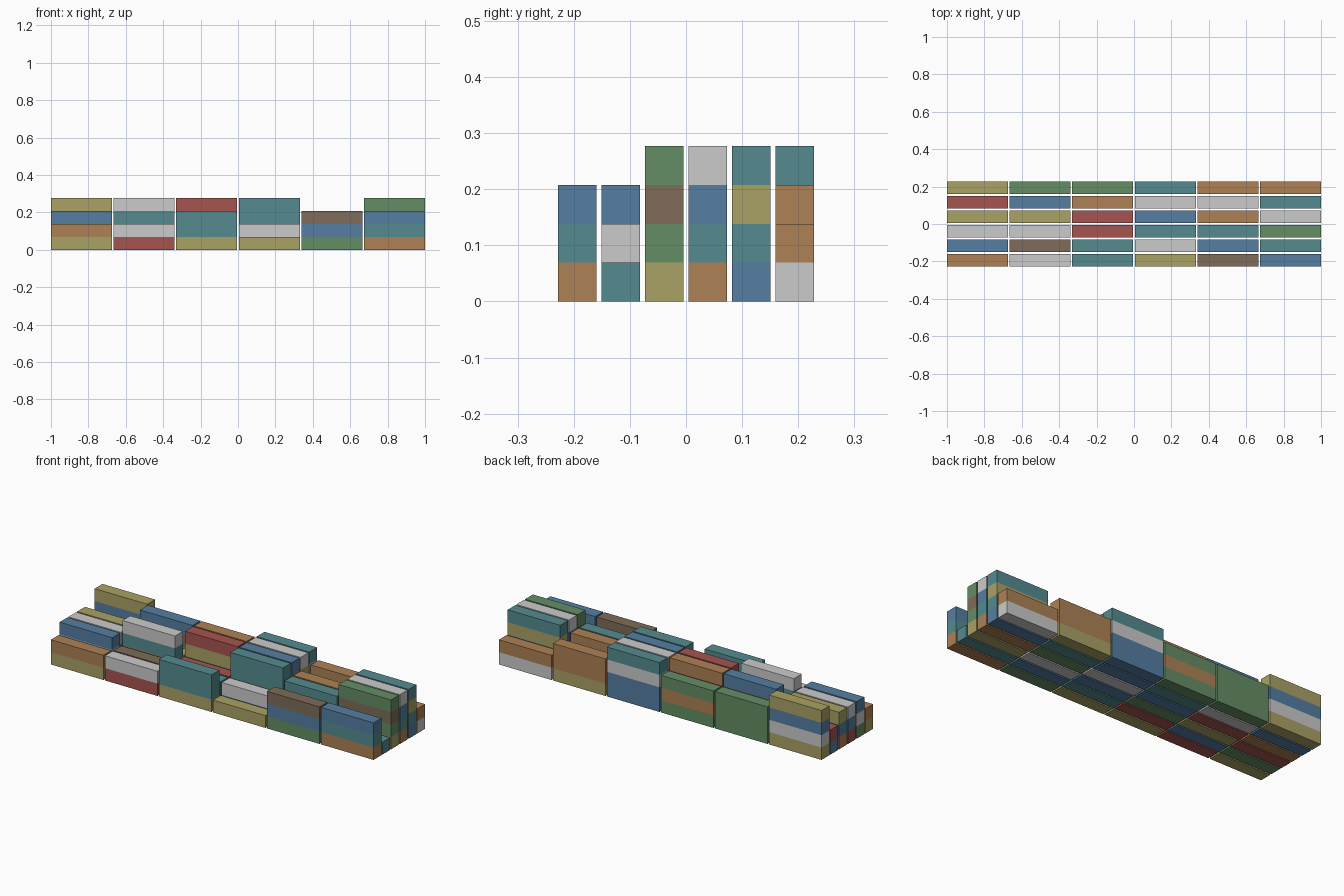
import bpy
import bmesh

if "Cube" in bpy.data.objects:
    bpy.data.objects.remove(bpy.data.objects["Cube"])

# container size and stacking pitch
LENGTH, WIDTH, HEIGHT = 0.326, 0.069, 0.0692
PITCH_X, PITCH_Y = (2 - LENGTH) / 5, 0.0775

COLOURS = {
    "o": ("orange", (0.42, 0.22, 0.09)),
    "y": ("olive", (0.40, 0.36, 0.13)),
    "r": ("red", (0.38, 0.09, 0.08)),
    "t": ("teal", (0.09, 0.26, 0.28)),
    "g": ("green", (0.13, 0.27, 0.13)),
    "b": ("blue", (0.09, 0.21, 0.36)),
    "n": ("brown", (0.21, 0.15, 0.10)),
    "a": ("grey", None),
}

# rows from front to back, stacks from left to right, colours bottom to top
ROWS = [
    "yo ra ytt y gbn otb",
    "gab bn rt ta b t",
    "rba yota gr bgtt aot ygng",
    "oby ry bgyr agob gbo otba",
    "br aynb toro bgya ta btyt",
    "yaby ggg gog bbat yoo ao",
]


def container_mesh(name, rgb):
    """One box standing on its origin, shared by all containers of a colour."""
    bm = bmesh.new()
    bmesh.ops.create_cube(bm, size=1)
    bmesh.ops.translate(bm, verts=bm.verts, vec=(0, 0, 0.5))
    bmesh.ops.scale(bm, verts=bm.verts, vec=(LENGTH, WIDTH, HEIGHT))
    mesh = bpy.data.meshes.new(name + "_container")
    bm.to_mesh(mesh)
    bm.free()
    if rgb:
        mat = bpy.data.materials.new(name + "_paint")
        mat.diffuse_color = (*rgb, 1)
        mat.use_nodes = True
        mat.node_tree.nodes["Principled BSDF"].inputs["Base Color"].default_value = mat.diffuse_color
        mesh.materials.append(mat)
    return mesh


meshes = {key: container_mesh(*spec) for key, spec in COLOURS.items()}

# stacks of containers in a six by six block
for row, line in enumerate(ROWS):
    for col, stack in enumerate(line.split()):
        for tier, key in enumerate(stack):
            box = bpy.data.objects.new(
                f"container_row{row + 1}_bay{col + 1}_tier{tier + 1}", meshes[key])
            box.location = ((col - 2.5) * PITCH_X, (row - 2.5) * PITCH_Y, tier * HEIGHT)
            bpy.context.collection.objects.link(box)
